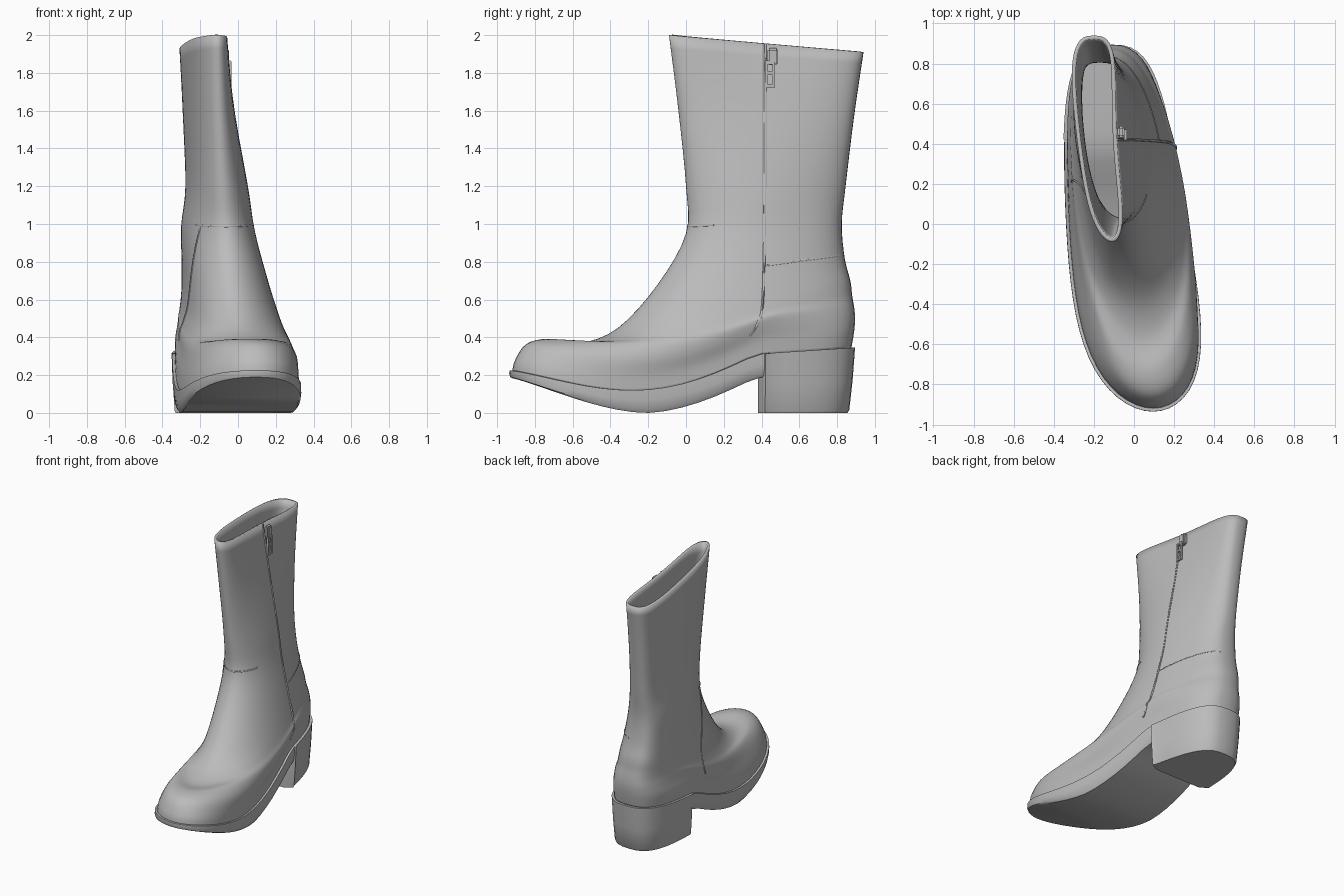
import bpy, bmesh, math
from mathutils import Vector

if "Cube" in bpy.data.objects:
    bpy.data.objects.remove(bpy.data.objects["Cube"], do_unlink=True)

leather = bpy.data.materials.new("grey_leather")
leather.use_nodes = True
leather.diffuse_color = (0.5, 0.5, 0.5, 1)
leather.node_tree.nodes["Principled BSDF"].inputs["Base Color"].default_value = (0.5, 0.5, 0.5, 1)

SIDES = 64
STEPS = 4
HEEL_START = .72

# Key sections, sole to collar: front y, front z, back y, back z, sag,
# centre x (front, middle, back), half width (front, middle, back)
SECTIONS = [
    (-.92, .22, .875, .34, .15, .095, -.035, -.115, .42, .287, .31),
    (-.905, .28, .89, .43, .14, .095, -.03, -.12, .41, .285, .315),
    (-.845, .365, .895, .50, .13, .085, -.015, -.125, .36, .285, .295),
    (-.73, .392, .89, .56, .09, .06, -.015, -.13, .29, .28, .27),
    (-.56, .37, .88, .62, .035, .04, -.025, -.14, .25, .26, .25),
    (-.36, .45, .87, .70, 0, .01, -.04, -.15, .23, .235, .235),
    (-.15, .68, .84, .82, 0, -.03, -.07, -.16, .21, .21, .21),
    (0, .95, .825, 1, 0, -.06, -.105, -.17, .18, .185, .18),
    (0, 1.2, .845, 1.2, 0, -.08, -.11, -.18, .15, .155, .15),
    (-.04, 1.6, .89, 1.57, 0, -.10, -.15, -.19, .13, .125, .15),
    (-.09, 2, .94, 1.91, 0, -.11, -.185, -.20, .13, .10, .165),
]
TOP = len(SECTIONS) - 1


def section(s):
    """Smoothly interpolated section at level s."""
    i = min(int(s), TOP - 1)
    t = s - i
    a, b, c, d = (SECTIONS[max(0, min(TOP, i + k))] for k in (-1, 0, 1, 2))
    return [q + .5 * t * (r - p + t * (2 * p - 5 * q + 4 * r - v + t * (3 * (q - r) + v - p)))
            for p, q, r, v in zip(a, b, c, d)]


def blend(u, f, m, b):
    """Quadratic through front, middle and back values."""
    return 2 * (u - .5) * (u - 1) * f + 4 * u * (1 - u) * m + 2 * u * (u - .5) * b


def surface(s, angle, grow=0.0):
    """Point on the boot side; angle 0 is the front, pi the back."""
    yf, zf, yb, zb, sag, cf, cm, cb, wf, wm, wb = section(s)
    u = (1 - math.cos(angle)) / 2
    y = (yf - grow) + (yb - yf + 2 * grow) * u
    z = zf + (zb - zf) * u
    if u < HEEL_START:
        z -= sag * math.sin(math.pi * (u / HEEL_START) ** 1.15)
    sn = math.sin(angle)
    roundness = .7 + .3 * (1 - u) ** 2
    reach = math.copysign(abs(sn) ** roundness, sn)
    x = blend(u, cf, cm, cb) + (blend(u, wf, wm, wb) + grow) * reach
    return Vector((x, y, z))


def at_y(s, y, side=1):
    """Point on the +x or -x side at a given y."""
    sec = section(s)
    u = max(0, min(1, (y - sec[0]) / (sec[2] - sec[0])))
    return surface(s, side * math.acos(1 - 2 * u))


def select(obj):
    bpy.ops.object.select_all(action='DESELECT')
    obj.select_set(True)
    bpy.context.view_layer.objects.active = obj


def finish(name, data, angle):
    """Link the data as an object, colour it and shade it smooth."""
    obj = bpy.data.objects.new(name, data)
    bpy.context.collection.objects.link(obj)
    data.materials.append(leather)
    select(obj)
    if obj.type == 'CURVE':
        bpy.ops.object.convert(target='MESH')
    bpy.ops.object.shade_smooth_by_angle(angle=math.radians(angle))
    return obj


def make(name, verts, faces, angle=40):
    mesh = bpy.data.meshes.new(name)
    mesh.from_pydata([tuple(v) for v in verts], [], faces)
    return finish(name, mesh, angle)


def bridge(rows, n):
    return [(r * n + i, r * n + (i + 1) % n, (r + 1) * n + (i + 1) % n, (r + 1) * n + i)
            for r in range(rows - 1) for i in range(n)]


def tube(name, points, radius):
    curve = bpy.data.curves.new(name, 'CURVE')
    curve.dimensions = '3D'
    curve.bevel_depth = radius
    curve.bevel_resolution = 1
    curve.use_fill_caps = True
    spline = curve.splines.new('POLY')
    spline.points.add(len(points) - 1)
    for p, co in zip(spline.points, points):
        p.co = (*co, 1)
    finish(name, curve, 60)


def box(name, centre, size):
    bm = bmesh.new()
    bmesh.ops.create_cube(bm, size=1)
    for v in bm.verts:
        v.co = Vector(a * b for a, b in zip(v.co, size)) + centre
    bmesh.ops.bevel(bm, geom=bm.edges[:], offset=min(size) * .25, segments=2, affect='EDGES')
    mesh = bpy.data.meshes.new(name)
    bm.to_mesh(mesh)
    bm.free()
    finish(name, mesh, 40)


angles = [2 * math.pi * i / SIDES for i in range(SIDES)]

# Leather upper: vamp, ankle and open shaft, with wall thickness
levels = TOP * STEPS + 1
verts = [surface(r / STEPS, a) for r in range(levels) for a in angles]
upper = make("boot_upper", verts, bridge(levels, SIDES), 50)
wall = upper.modifiers.new("wall", 'SOLIDIFY')
wall.thickness = .02
wall.offset = -1

# Sole with a slim welt, curved up at toe and arch: (share of thickness, outward edge)
layers = [(1, -.003), (.85, .01), (.45, .016), (0, .015), (0, -.03)]
verts = []
for depth, edge in layers:
    for a in angles:
        p = surface(0, a, edge)
        u = (1 - math.cos(a)) / 2
        p.z = max(p.z + .005 - depth * (.042 + .083 * min(1, u * 2.5)), 0)
        verts.append(p)
faces = bridge(len(layers), SIDES)
for base, upward in ((0, False), ((len(layers) - 1) * SIDES, True)):
    for i in range(SIDES // 2):
        ring = [base + k for k in (i, i + 1, SIDES - i - 1, (SIDES - i) % SIDES)]
        ring = list(dict.fromkeys(ring))
        faces.append(tuple(ring if upward else ring[::-1]))
make("sole", verts, faces)

# Block heel, tapering slightly to the ground, with softened front corners
start = math.acos(1 - 2 * HEEL_START)
count = 25
arc = [start + (2 * math.pi - 2 * start) * i / (count - 1) for i in range(count)]
top = [surface(0, a, .02) + Vector((0, 0, .006)) for a in arc]
front = top[0].y
corners = [top[-1].lerp(top[0], t) for t in (.12, .88)]
for end, inner in ((0, corners[1]), (-1, corners[0])):
    top[end].y += .04
top += corners
count = len(top)


def heel_ring(height, shrink):
    return [Vector((-.08 + (p.x + .08) * shrink, front + (p.y - front) * shrink, p.z * height))
            for p in top]


rows = [heel_ring(0, .92), heel_ring(.04, .94), heel_ring(.5, .975), top]
verts = [p for row in rows for p in row]
faces = bridge(len(rows), count)
faces += [tuple(reversed(range(count))), tuple(range(3 * count, 4 * count))]
make("heel", verts, faces, 35)

# Side zip running from collar to sole
zip_path = [at_y(1.6 + (TOP - 1.6) * t, .34 + .08 * math.sin(math.pi / 2 * t ** .5))
            for t in (i / 40 for i in range(41))]
tube("zip_line", zip_path, .007)

# Seams: instep edge, inner vamp edge and heel counter
tube("instep_seam", [surface(7.15, -.9 + 1.75 * i / 20) for i in range(21)], .005)
tube("vamp_seam", [at_y(7.1 - 5 * i / 24, .12 + .1 * math.sin(i / 12), -1) for i in range(25)], .005)
tube("counter_seam", [at_y(6.1, .41 + .42 * i / 16) for i in range(17)], .004)

# Zip slider and hanging pull tab with an open eye
anchor = at_y(9.75, .46) + Vector((.012, 0, 0))
box("zip_slider", anchor, (.035, .055, .09))
pull_x = at_y(9.3, .445).x + .004
for y in (.425, .465):
    box("pull_side", Vector((pull_x, y, 1.79)), (.016, .014, .14))
for z in (1.73, 1.80, 1.855):
    box("pull_bar", Vector((pull_x, .445, z)), (.016, .054, .02))
